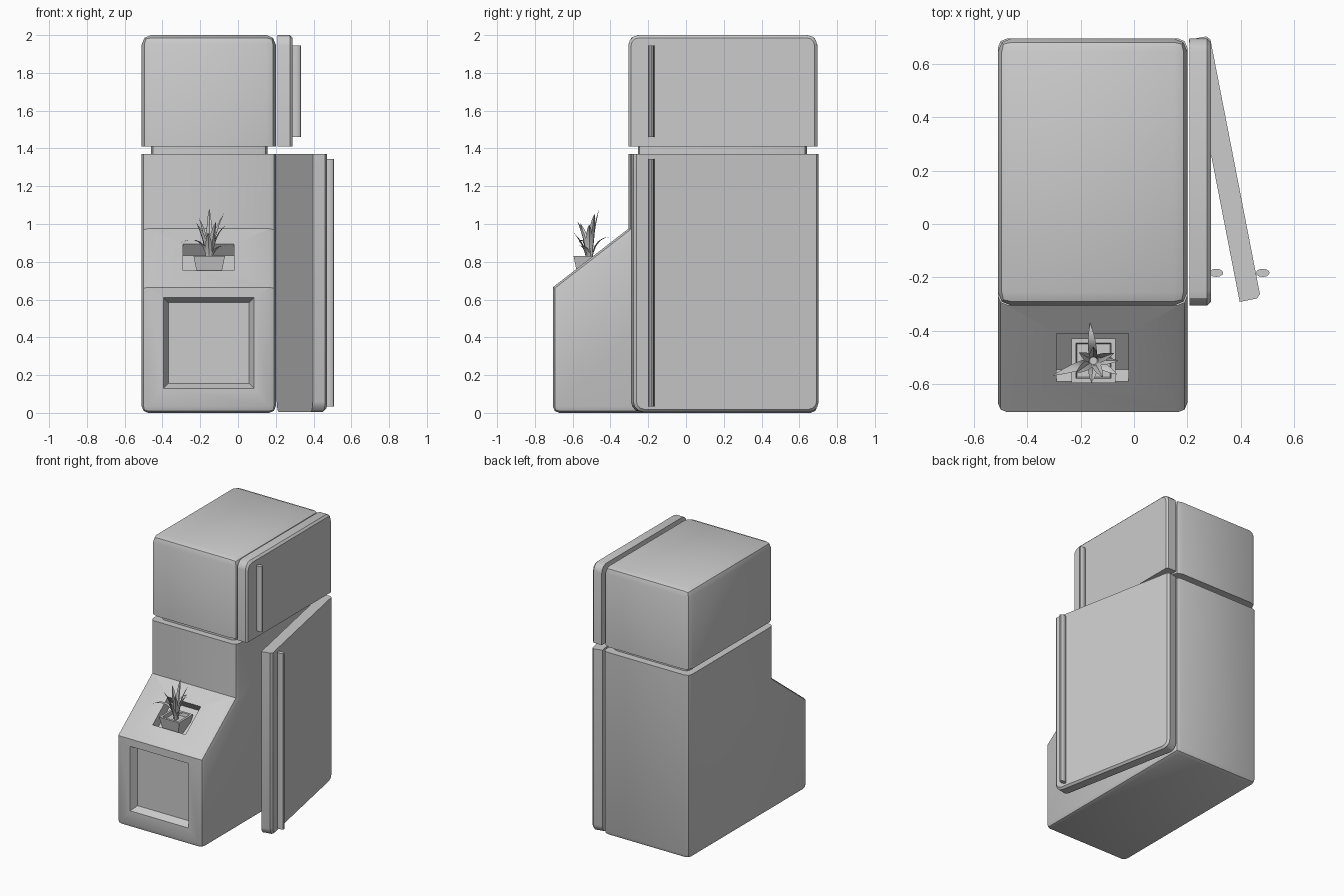
import bpy, bmesh, math
from mathutils import Vector, Matrix

if "Cube" in bpy.data.objects:
    bpy.data.objects.remove(bpy.data.objects["Cube"])


def finish(bm, name, smooth=True):
    bmesh.ops.recalc_face_normals(bm, faces=bm.faces[:])
    me = bpy.data.meshes.new(name)
    bm.to_mesh(me)
    bm.free()
    ob = bpy.data.objects.new(name, me)
    bpy.context.collection.objects.link(ob)
    if smooth:
        bpy.ops.object.select_all(action='DESELECT')
        ob.select_set(True)
        bpy.context.view_layer.objects.active = ob
        bpy.ops.object.shade_smooth_by_angle(angle=math.radians(30))
    return ob


def prism(points, x0, x1):
    """Extrude a y-z profile along x."""
    bm = bmesh.new()
    f = bm.faces.new([bm.verts.new((x0, y, z)) for y, z in points])
    ext = bmesh.ops.extrude_face_region(bm, geom=[f])['geom']
    for v in ext:
        if isinstance(v, bmesh.types.BMVert):
            v.co.x = x1
    bmesh.ops.recalc_face_normals(bm, faces=bm.faces[:])
    return bm


def rect(y0, y1, z0, z1):
    return [(y0, z0), (y1, z0), (y1, z1), (y0, z1)]


def bevel(bm, width, test, segments=2):
    edges = [e for e in bm.edges if test(e.verts[0].co, e.verts[1].co)]
    bmesh.ops.bevel(bm, geom=edges, offset=width, offset_type='OFFSET',
                    segments=segments, profile=0.5, affect='EDGES', clamp_overlap=True)


def frustum(name, bottom, top):
    """Box between two 4-point loops."""
    bm = bmesh.new()
    a = [bm.verts.new(p) for p in bottom]
    b = [bm.verts.new(p) for p in top]
    bm.faces.new(a[::-1])
    bm.faces.new(b)
    for i in range(4):
        j = (i + 1) % 4
        bm.faces.new((a[i], a[j], b[j], b[i]))
    return finish(bm, name, False)


def cut(ob, cutter):
    cutter.hide_render = True
    m = ob.modifiers.new("cut", 'BOOLEAN')
    m.operation = 'DIFFERENCE'
    m.solver = 'EXACT'
    m.object = cutter
    bpy.context.view_layer.objects.active = ob
    bpy.ops.object.modifier_apply(modifier=m.name)
    bpy.data.objects.remove(cutter, do_unlink=True)


# Upper cabinet
bm = prism(rect(-0.305, 0.695, 1.41, 2.0), -0.51, 0.20)
bevel(bm, 0.05, lambda a, b: max(a.z, b.z) > 1.5)
finish(bm, "upper_cabinet")

# Neck between the cabinets
bm = prism(rect(-0.255, 0.64, 1.35, 1.43), -0.46, 0.155)
bevel(bm, 0.03, lambda a, b: abs(a.z - b.z) > 0.05)
finish(bm, "neck")

# Lower cabinet with sloped front
bm = prism([(-0.705, 0), (0.695, 0), (0.695, 1.37), (-0.305, 1.37),
            (-0.305, 0.975), (-0.705, 0.665)], -0.51, 0.20)


def lower_edge(a, b):
    if min(a.z, b.z) > 1.3:
        return False
    return max(a.z, b.z) < 0.01 or (abs(a.x - b.x) < 0.01)


bevel(bm, 0.035, lower_edge)
body = finish(bm, "lower_cabinet")

# Tapered recess on the front panel
cx, cz, yf = -0.155, 0.37, -0.705


def square(h, y):
    return [(cx + sx * h, y, cz + sz * h) for sx, sz in ((-1, -1), (1, -1), (1, 1), (-1, 1))]


cut(body, frustum("recess_cutter", square(0.214, yf + 0.05), square(0.266, yf - 0.05)))

# Planter recess sunk square to the slope
n = Vector((0, -0.31, 0.40)).normalized()
corners = [Vector((x, y, 0.665 + (y + 0.705) * 0.775))
           for x, y in ((-0.29, -0.59), (-0.02, -0.59), (-0.02, -0.41), (-0.29, -0.41))]
cut(body, frustum("planter_cutter", [c - n * 0.075 for c in corners],
                  [c + n * 0.05 for c in corners]))

# Square tapered pot with rim and sunken soil
px, py = -0.152, -0.512
bm = bmesh.new()
rings = []
for h, z in ((0.055, 0.69), (0.083, 0.83), (0.066, 0.83), (0.062, 0.805)):
    rings.append([bm.verts.new((px + sx * h, py + sy * h, z))
                  for sx, sy in ((-1, -1), (1, -1), (1, 1), (-1, 1))])
for a, b in zip(rings, rings[1:]):
    for i in range(4):
        j = (i + 1) % 4
        bm.faces.new((a[i], a[j], b[j], b[i]))
bm.faces.new(rings[0][::-1])
bm.faces.new(rings[-1])
finish(bm, "pot", False)

# Plant: folded tapering blades (azimuth, reach, height, droop, width)
bm = bmesh.new()
for az, reach, height, droop, width in (
        (90, 0.04, 0.33, 0, 0.020), (20, 0.07, 0.30, 0, 0.022), (150, 0.05, 0.27, 0, 0.022),
        (215, 0.07, 0.24, 0, 0.024), (300, 0.06, 0.25, 0, 0.022), (0, 0.08, 0.23, 0.02, 0.022),
        (95, 0.13, 0.15, 0.04, 0.022), (200, 0.15, 0.12, 0.05, 0.022),
        (265, 0.07, 0.18, 0, 0.024), (330, 0.09, 0.10, 0.02, 0.020)):
    d = Vector((math.cos(math.radians(az)), math.sin(math.radians(az)), 0))
    side = Vector((-d.y, d.x, 0))
    prev = None
    for i in range(7):
        t = i / 6
        z = 0.80 + height * t * (1 - 0.15 * t) + droop * 4 * t * (1 - t)
        c = Vector((px, py, z)) + d * (0.012 + reach * t ** 1.7)
        w = width * (0.6 + 1.3 * t) * (1 - t ** 2) + 0.001
        row = [bm.verts.new(c + side * w * 0.75 - d * w * 0.15), bm.verts.new(c + d * w * 0.2),
               bm.verts.new(c - side * w * 0.75 - d * w * 0.15)]
        if prev:
            for k in range(2):
                bm.faces.new((prev[k], prev[k + 1], row[k + 1], row[k]))
        prev = row
finish(bm, "plant_leaves")


# Doors: rounded at one end, flat where they meet
def door(name, z0, z1, flat, pos, angle):
    bm = prism(rect(-1.0, 0.0, z0, z1), 0, 0.08)
    bevel(bm, 0.055, lambda a, b: abs(a.x - b.x) > 0.05 and abs(a.z - flat) > 0.01, 3)
    bevel(bm, 0.014, lambda a, b: min(a.x, b.x) > 0.079
          and not (abs(a.z - flat) < 0.01 and abs(b.z - flat) < 0.01), 1)
    bmesh.ops.transform(bm, matrix=Matrix.Translation(pos) @ Matrix.Rotation(math.radians(angle), 4, 'Z'),
                        verts=bm.verts[:])
    finish(bm, name)


door("upper_door", 1.41, 2.0, 1.41, (0.208, 0.695, 0), 0)
door("lower_door", 0.005, 1.37, 1.37, (0.205, 0.69, 0), 11)

# Oval bar handles
for name, x, z0, z1 in (("upper_handle", 0.308, 1.46, 1.945), ("lower_handle", 0.482, 0.035, 1.345)):
    bm = bmesh.new()
    bmesh.ops.create_cone(bm, cap_ends=True, segments=12, radius1=1, radius2=1, depth=z1 - z0)
    bmesh.ops.scale(bm, vec=(0.026, 0.015, 1), verts=bm.verts[:])
    bmesh.ops.translate(bm, vec=(x, -0.183, (z0 + z1) / 2), verts=bm.verts[:])
    finish(bm, name)
